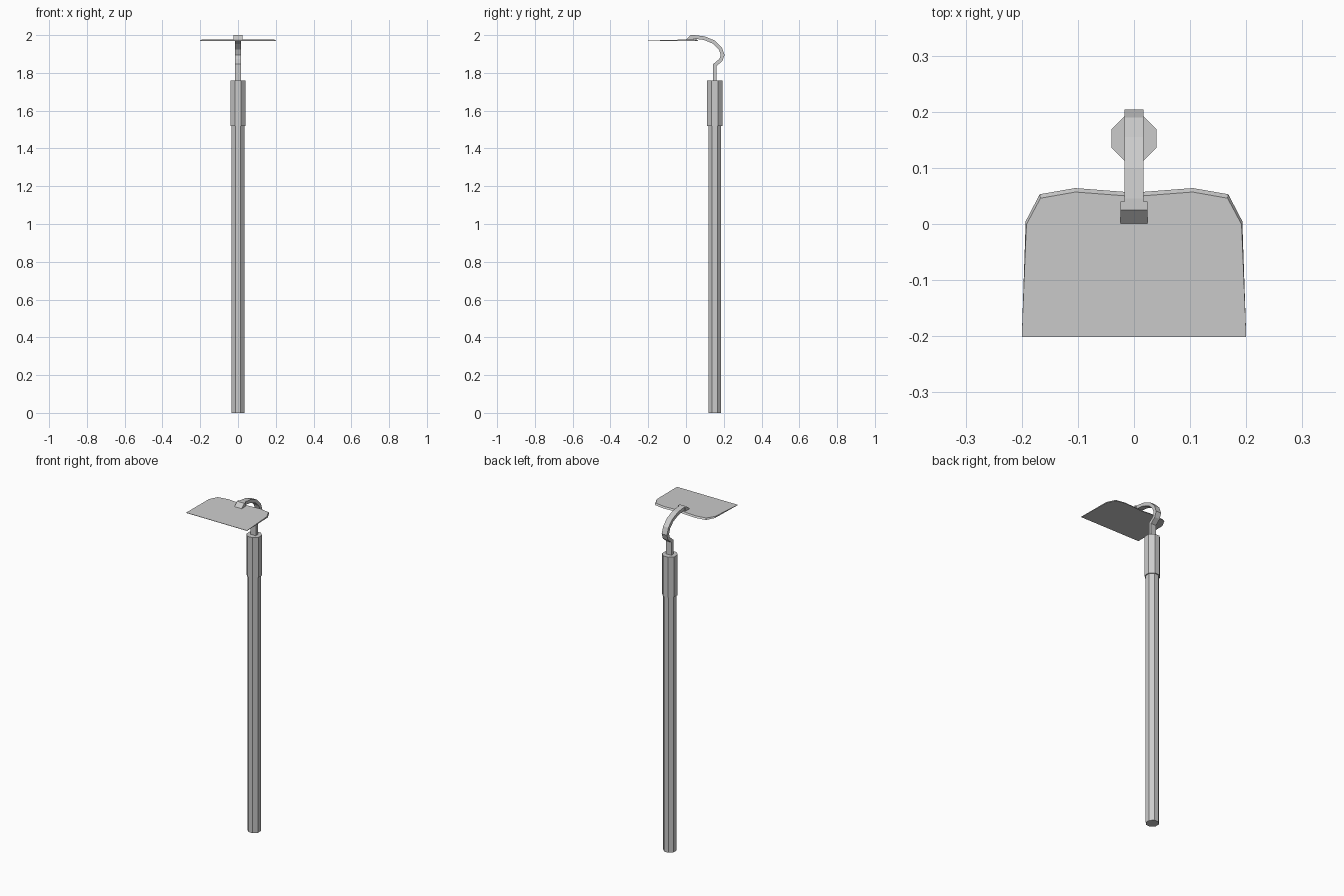
import bpy, bmesh, math
from mathutils import Vector

if "Cube" in bpy.data.objects:
    bpy.data.objects.remove(bpy.data.objects["Cube"])

steel = bpy.data.materials.new("light_grey")
steel.diffuse_color = (0.6, 0.6, 0.6, 1)
steel.use_nodes = True
steel.node_tree.nodes["Principled BSDF"].inputs["Base Color"].default_value = steel.diffuse_color


def finish(name, bm):
    bmesh.ops.recalc_face_normals(bm, faces=bm.faces)
    me = bpy.data.meshes.new(name)
    bm.to_mesh(me)
    bm.free()
    me.materials.append(steel)
    ob = bpy.data.objects.new(name, me)
    bpy.context.collection.objects.link(ob)
    return ob


def loft(name, rings):
    """Closed solid through rings with equal point counts."""
    bm = bmesh.new()
    rows = [[bm.verts.new(p) for p in r] for r in rings]
    n = len(rows[0])
    for a, b in zip(rows, rows[1:]):
        for i in range(n):
            j = (i + 1) % n
            bm.faces.new((a[i], a[j], b[j], b[i]))
    bm.faces.new(rows[0])
    bm.faces.new(rows[-1])
    return finish(name, bm)


def octagon(apothem, z, y=0.152):
    r = apothem / math.cos(math.pi / 8)
    return [(r * math.cos(math.radians(22.5 + 45 * k)),
             y + r * math.sin(math.radians(22.5 + 45 * k)), z) for k in range(8)]


# Handle and the socket sleeve around its top
loft("handle", [octagon(0.034, 0), octagon(0.034, 1.6)])
loft("socket_sleeve", [octagon(0.04, 1.52), octagon(0.04, 1.76)])

# Curved neck: outer side profile (y, z) with a mitred inner offset
outer = [(0.03, 2.0), (0.045, 2.0), (0.10, 1.993), (0.155, 1.97), (0.19, 1.935),
         (0.204, 1.895), (0.193, 1.863), (0.162, 1.837), (0.162, 1.75)]
pts = [Vector(p) for p in outer]
dirs = [(b - a).normalized() for a, b in zip(pts, pts[1:])]
thick, half = 0.019, 0.017
rings = []
for i, p in enumerate(pts):
    d0, d1 = dirs[max(i - 1, 0)], dirs[min(i, len(dirs) - 1)]
    n0, n1 = Vector((d0.y, -d0.x)), Vector((d1.y, -d1.x))
    m = (n0 + n1).normalized()
    q = p + m * thick / max(m.dot(n0), 0.5)
    rings.append([(-half, p.x, p.y), (half, p.x, p.y), (half, q.x, q.y), (-half, q.x, q.y)])
loft("curved_neck", rings)

# Wider wedge tip where the neck meets the blade
tip = [(-0.002, 1.974), (0.025, 2.0), (0.04, 2.0), (0.04, 1.974)]
loft("neck_tip", [[(x, y, z) for y, z in tip] for x in (-0.024, 0.024)])

# Blade: half outline mirrored, thin at the front edge and thicker at the back
side = [(0.2, -0.201), (0.193, 0.005), (0.168, 0.053), (0.105, 0.064)]
outline = side + [(0, 0.056)] + [(-x, y) for x, y in reversed(side)]


def lower(x, y):
    return (x, y, 1.969)


def upper(x, y):
    t = min(max((y + 0.2) / 0.25, 0), 1)
    return (x * (1 - 0.008 * t), y - 0.007 * t, 1.971 + 0.007 * t)


loft("blade", [[lower(*p) for p in outline], [upper(*p) for p in outline]])
